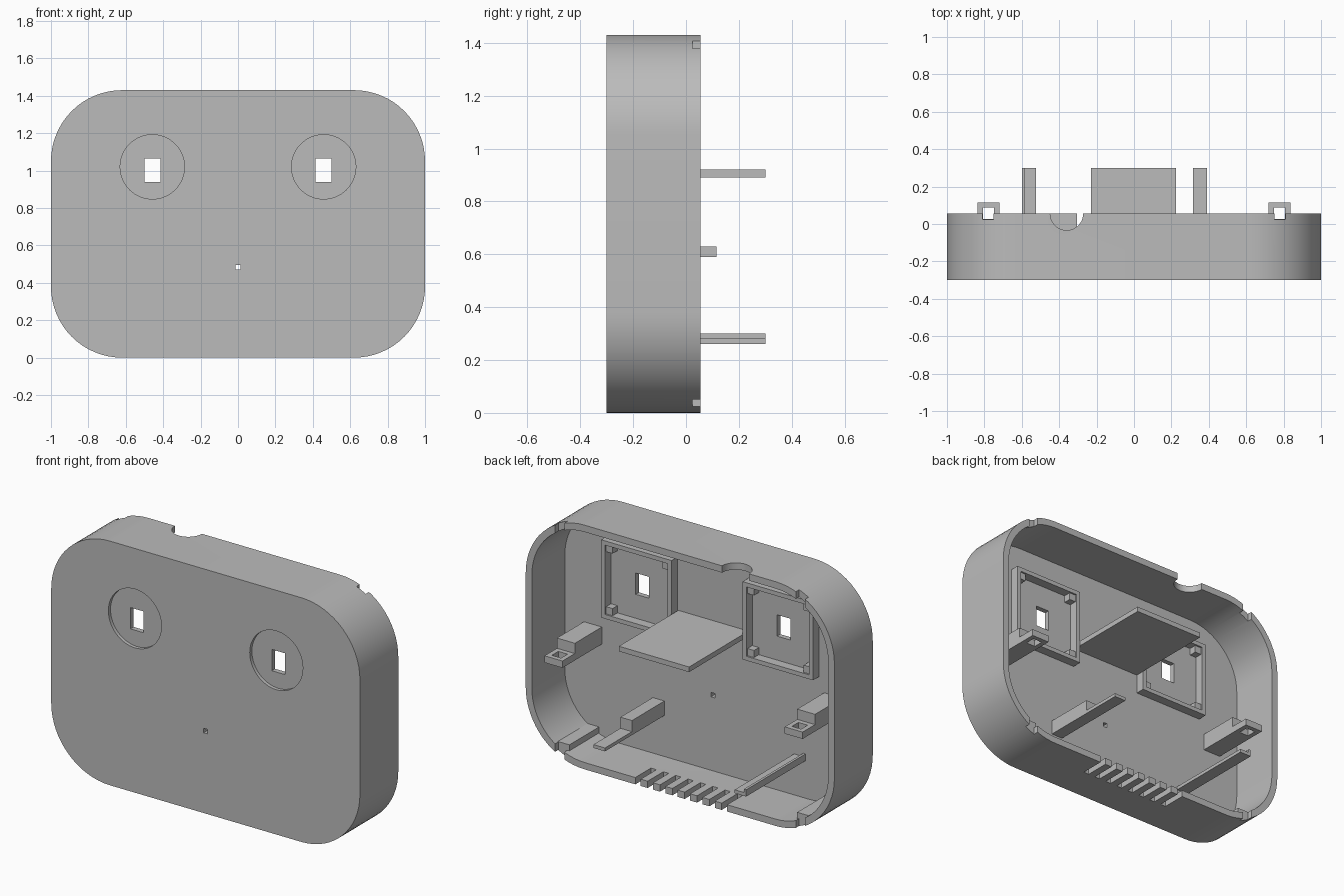
import bpy, bmesh, math
from mathutils import Matrix

cube = bpy.data.objects.get("Cube")
if cube:
    bpy.data.objects.remove(cube, do_unlink=True)

grey = bpy.data.materials.new("plain_grey")
grey.use_nodes = True
grey.diffuse_color = (0.5, 0.5, 0.5, 1)
grey.node_tree.nodes["Principled BSDF"].inputs["Base Color"].default_value = (0.5, 0.5, 0.5, 1)

FRONT, FLOOR, RIM, REACH = -0.30, -0.25, 0.055, 0.30
HEIGHT, RADIUS, WALL = 1.43, 0.38, 0.04
EYE_X, EYE_Z = 0.458, 1.003


def finish(bm, name):
    bmesh.ops.recalc_face_normals(bm, faces=bm.faces)
    mesh = bpy.data.meshes.new(name)
    bm.to_mesh(mesh)
    bm.free()
    mesh.materials.append(grey)
    obj = bpy.data.objects.new(name, mesh)
    bpy.context.collection.objects.link(obj)
    return obj


def box(name, x, y, z):
    bm = bmesh.new()
    bmesh.ops.create_cube(bm, size=1)
    for v in bm.verts:
        v.co = [(lo + hi) / 2 + c * (hi - lo) for c, (lo, hi) in zip(v.co, (x, y, z))]
    return finish(bm, name)


def cylinder(name, centre, radius, depth, along_y=False):
    bm = bmesh.new()
    turn = Matrix.Rotation(math.pi / 2 if along_y else 0, 4, "X")
    bmesh.ops.create_cone(bm, cap_ends=True, segments=64, radius1=radius, radius2=radius,
                          depth=depth, matrix=Matrix.Translation(centre) @ turn)
    return finish(bm, name)


def rounded_slab(name, inset, y0, y1, steps=16):
    """Rounded rectangle in the XZ plane, extruded along Y."""
    bm = bmesh.new()
    r = RADIUS - inset
    verts = []
    for quarter, (sx, sz) in enumerate(((1, 1), (-1, 1), (-1, -1), (1, -1))):
        for i in range(steps + 1):
            a = (quarter + i / steps) * math.pi / 2
            verts.append(bm.verts.new((sx * (1 - RADIUS) + r * math.cos(a), y0,
                                       HEIGHT / 2 + sz * (HEIGHT / 2 - RADIUS) + r * math.sin(a))))
    face = bm.faces.new(verts)
    moved = bmesh.ops.extrude_face_region(bm, geom=[face])["geom"]
    bmesh.ops.translate(bm, vec=(0, y1 - y0, 0),
                        verts=[g for g in moved if isinstance(g, bmesh.types.BMVert)])
    return finish(bm, name)


def cut(obj, cutters):
    bpy.context.view_layer.objects.active = obj
    for c in cutters:
        c.hide_render = True
        mod = obj.modifiers.new("cut", "BOOLEAN")
        mod.operation, mod.solver, mod.object = "DIFFERENCE", "EXACT", c
        bpy.ops.object.modifier_apply(modifier=mod.name)
        bpy.data.objects.remove(c, do_unlink=True)


# Hollow case, open at the back
case = rounded_slab("case", 0, FRONT, RIM)
cutters = [rounded_slab("cavity_cutter", WALL, FLOOR, 0.5)]

# Round front recesses, lens windows and indicator hole
for s in (-1, 1):
    x = s * EYE_X
    cutters.append(cylinder("recess_cutter", (x, FRONT, 1.02), 0.172, 0.04, True))
    cutters.append(box("window_cutter", (x - 0.043, x + 0.043), (-0.4, -0.2), (0.94, 1.065)))
cutters.append(box("indicator_cutter", (-0.013, 0.013), (-0.4, -0.2), (0.47, 0.496)))

# Cable notch in the top wall
cutters.append(cylinder("cable_cutter", (-0.36, RIM, HEIGHT), 0.088, 0.2))

# Vent slots in the bottom wall
for i in range(8):
    x = 0.2725 - 0.08 * i
    cutters.append(box("vent_cutter", (x - 0.0175, x + 0.0175), (-0.09, 0.2), (-0.1, 0.1)))

# Strap notches in the rim, top and bottom
for s in (-1, 1):
    x = s * 0.78
    for z in ((-0.1, 0.2), (1.23, 1.6)):
        cutters.append(box("strap_cutter", (x - 0.03, x + 0.03), (0.025, 0.2), z))
cut(case, cutters)

for s, side in ((1, "left"), (-1, "right")):
    # Square lens frame with a post in each corner
    x, half, t = s * EYE_X, 0.228, 0.025
    frame = box(f"{side}_lens_frame", (x - half, x + half), (FLOOR - 0.01, -0.195),
                (EYE_Z - half, EYE_Z + half))
    inner = half - t
    cut(frame, [box("frame_cutter", (x - inner, x + inner), (-0.4, 0),
                    (EYE_Z - inner, EYE_Z + inner))])
    for i in (-1, 1):
        for k in (-1, 1):
            px, pz = x + i * (inner - 0.02), EYE_Z + k * (inner - 0.02)
            box(f"{side}_lens_post", (px - 0.022, px + 0.022), (FLOOR - 0.01, -0.205),
                (pz - 0.022, pz + 0.022))

    # Strap loop: thick arm ending in a pierced tab
    x = s * 0.778
    box(f"{side}_strap_arm", (x - 0.058, x + 0.058), (FLOOR - 0.01, 0), (0.59, 0.69))
    tab = box(f"{side}_strap_tab", (x - 0.058, x + 0.058), (-0.02, 0.115), (0.59, 0.63))
    cut(tab, [box("tab_cutter", (x - 0.03, x + 0.03), (0.028, 0.088), (0.5, 0.7))])

    # Low ledge in the bottom corner
    box(f"{side}_corner_ledge", (x - 0.04, x + 0.04), (FLOOR - 0.01, 0.025), (0.065, 0.1))

# Central shelf
box("centre_shelf", (-0.23, 0.225), (FLOOR - 0.01, REACH), (0.89, 0.92))

# Lower support rails
box("left_rail", (0.315, 0.39), (FLOOR - 0.01, REACH), (0.28, 0.30))
box("left_rail_block", (0.315, 0.39), (FLOOR - 0.01, 0.05), (0.28, 0.365))
box("right_rail", (-0.60, -0.525), (FLOOR - 0.01, REACH), (0.26, 0.28))
box("right_rail_lip", (-0.60, -0.585), (FLOOR - 0.01, REACH), (0.26, 0.30))

# Smooth the curved walls, keep the edges crisp
bpy.ops.object.select_all(action="DESELECT")
case.select_set(True)
bpy.context.view_layer.objects.active = case
bpy.ops.object.shade_smooth_by_angle(angle=math.radians(30))
